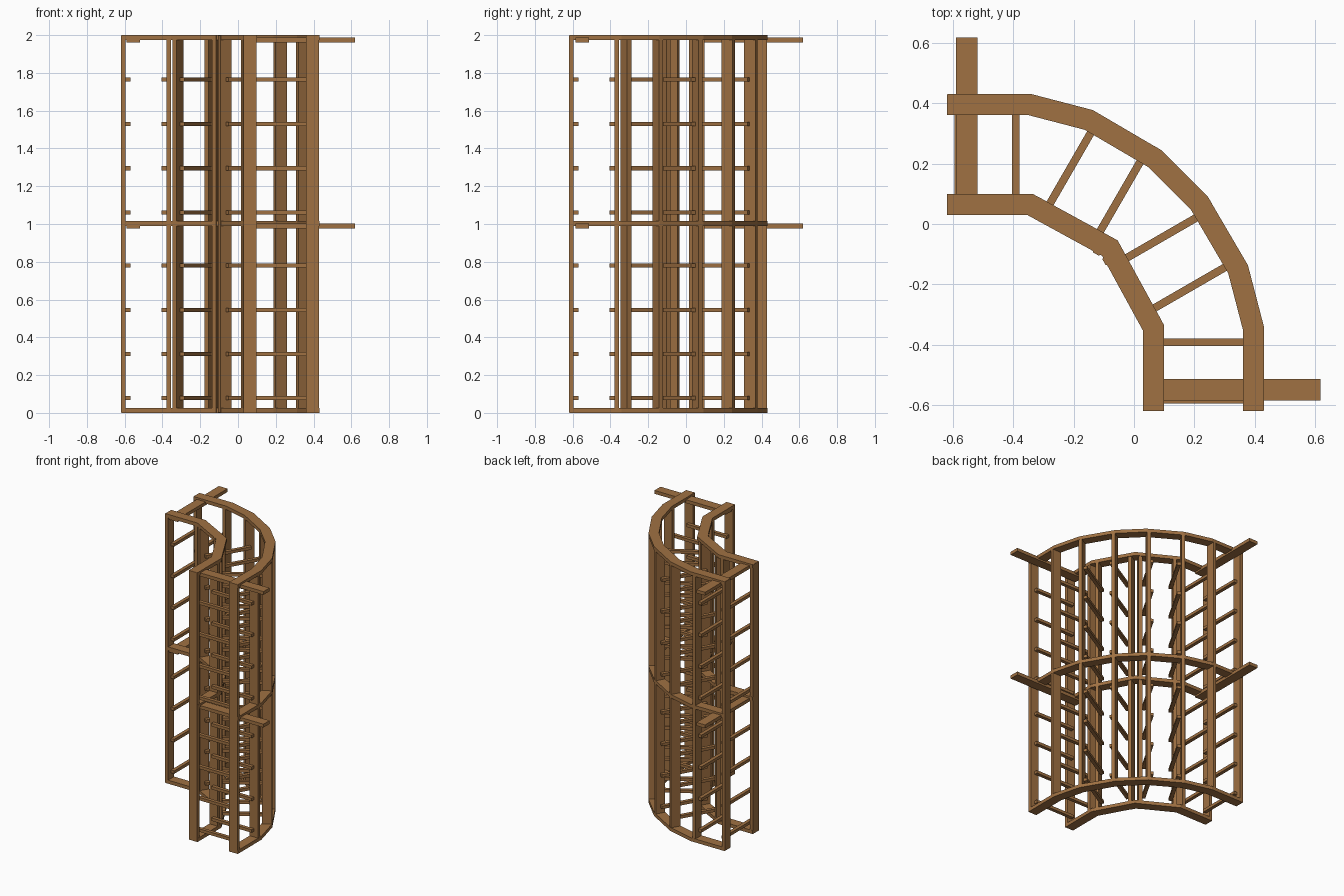
import bpy, bmesh, math
from mathutils import Vector, Matrix

if "Cube" in bpy.data.objects:
    bpy.data.objects.remove(bpy.data.objects["Cube"])

wood = bpy.data.materials.new("brown wood")
wood.diffuse_color = (0.35, 0.165, 0.055, 1)
wood.use_nodes = True
wood.node_tree.nodes["Principled BSDF"].inputs["Base Color"].default_value = wood.diffuse_color


def finish(name, bm):
    bmesh.ops.recalc_face_normals(bm, faces=bm.faces)
    me = bpy.data.meshes.new(name)
    bm.to_mesh(me)
    bm.free()
    me.materials.append(wood)
    ob = bpy.data.objects.new(name, me)
    bpy.context.collection.objects.link(ob)
    return ob


def box(name, frame, centre, size):
    """Box placed in a bay's own frame (x = across the bay depth, y = along the rail)."""
    bm = bmesh.new()
    bmesh.ops.create_cube(bm, size=1, matrix=frame @ Matrix.Translation(centre) @ Matrix.Diagonal((*size, 1)))
    return finish(name, bm)


def rail(name, path, z, width=0.07, height=0.026):
    """Flat mitred rail that follows a path."""
    pts = [Vector(p) for p in path]
    bm = bmesh.new()
    rings = []
    for i, p in enumerate(pts):
        d0 = (p - pts[i - 1]).normalized() if i else (pts[1] - p).normalized()
        d1 = (pts[i + 1] - p).normalized() if i < len(pts) - 1 else d0
        n0, n1 = Vector((-d0.y, d0.x)), Vector((-d1.y, d1.x))
        m = (n0 + n1).normalized()
        off = m * (width / 2 / m.dot(n0))
        rings.append([bm.verts.new((*(p + s * off), z + h))
                      for s, h in ((-1, 0), (1, 0), (1, height), (-1, height))])
    for a, b in zip(rings, rings[1:]):
        for k in range(4):
            bm.faces.new((a[k], a[(k + 1) % 4], b[(k + 1) % 4], b[k]))
    bm.faces.new(rings[0])
    bm.faces.new(rings[-1])
    return finish(name, bm)


def symmetric(half):
    """Complete a path by mirroring it across the x = y diagonal."""
    return half + [(y, x) for x, y in reversed(half)]


inner = [(-0.618, 0.065), (-0.345, 0.065), (-0.08, -0.08), (0.065, -0.345), (0.065, -0.618)]
outer = symmetric([(-0.618, 0.396), (-0.346, 0.396), (-0.15, 0.345), (0.07, 0.216)])

# Curved rails at the bottom, middle and top
for label, z in (("bottom", 0.0), ("middle", 0.99), ("top", 1.974)):
    rail(label + "_inner_rail", inner, z)
    rail(label + "_outer_rail", outer, z)

# Four bays: centre and facing angle
bays = [((-0.487, 0.230), 90), ((-0.129, 0.137), 60),
        ((0.137, -0.129), 30), ((0.230, -0.487), 0)]
rung_heights = [0.078, 0.312, 0.545, 0.78, 1.06, 1.295, 1.53, 1.765]

for b, (c, angle) in enumerate(bays, 1):
    frame = Matrix.Translation((*c, 0)) @ Matrix.Rotation(math.radians(angle), 4, 'Z')
    depth = 0.1655 if b in (1, 4) else 0.169
    for side in (-1, 1):
        # Upright posts, inner and outer
        for end, label in ((-1, "inner"), (1, "outer")):
            box(f"bay_{b}_{label}_post", frame, (end * depth, side * 0.1205, 1.0),
                (0.069, 0.025, 1.998))
        # Rungs fixed to the posts
        for z in rung_heights:
            box(f"bay_{b}_rung", frame, (0, side * 0.095, z), (2 * depth, 0.026, 0.022))

# Wall arms at both ends, running under the rails
for c, angle in ((-0.555, 0.0), 90), ((0.0, -0.55), 0):
    frame = Matrix.Translation((*c, 0)) @ Matrix.Rotation(math.radians(angle), 4, 'Z')
    for z in (0.989, 1.974):
        box("wall_arm", frame, (0.327, 0, z), (0.584, 0.071, 0.025))

# Stand on z = 0
bpy.context.view_layer.update()
